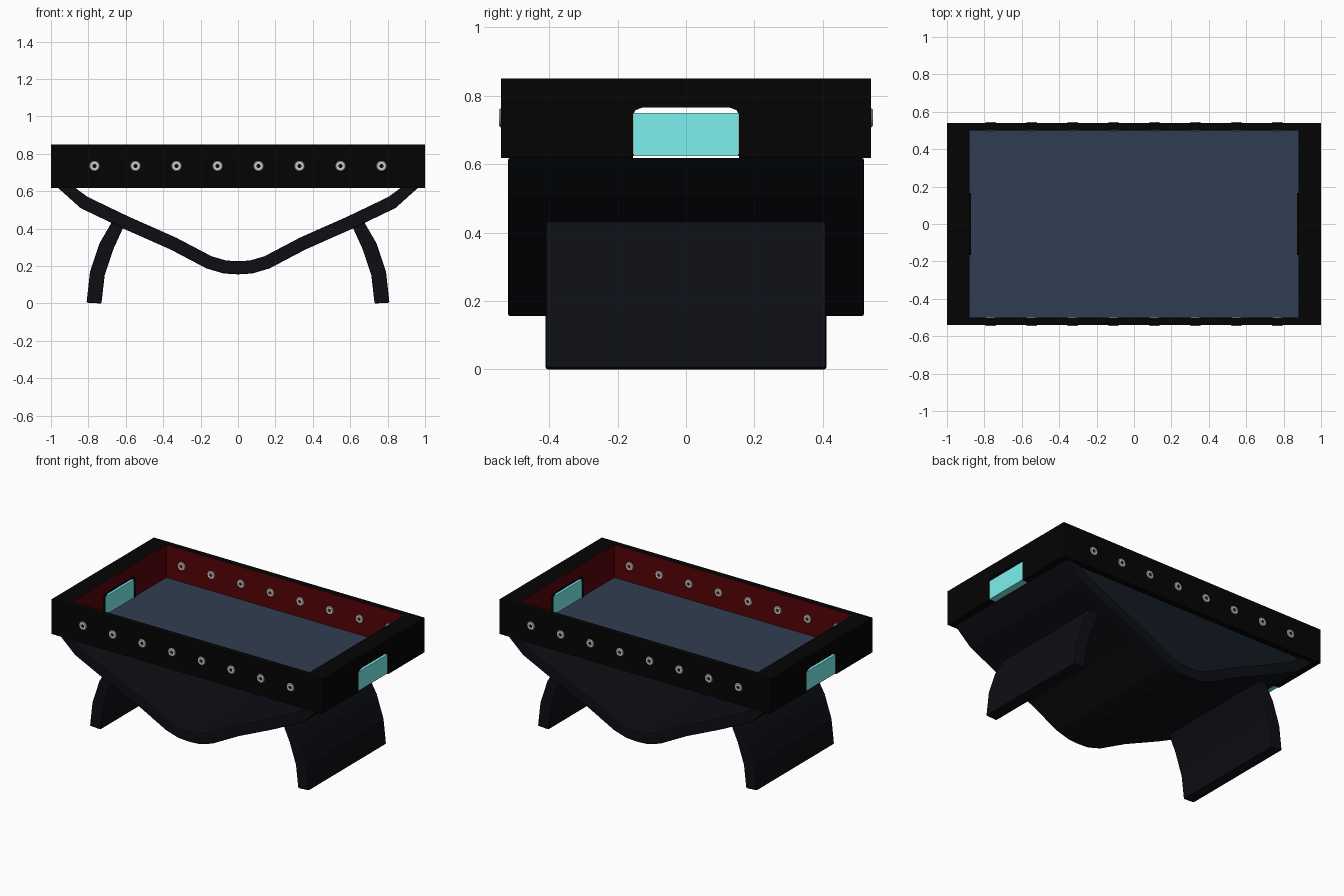
import bpy, bmesh, math
from mathutils import Vector

if "Cube" in bpy.data.objects:
    bpy.data.objects.remove(bpy.data.objects["Cube"])


def mat(name, rgb):
    m = bpy.data.materials.new(name)
    m.diffuse_color = (*rgb, 1)
    m.use_nodes = True
    m.node_tree.nodes["Principled BSDF"].inputs["Base Color"].default_value = m.diffuse_color
    return m


BLACK = mat("black", (0.0012, 0.0012, 0.0012))
SHELL = mat("charcoal", (0.004, 0.0045, 0.007))
RED = mat("dark red", (0.09, 0.001, 0.002))
BLUE = mat("slate blue", (0.03, 0.048, 0.082))
CYAN = mat("cyan", (0.20, 0.88, 0.86))
STEEL = mat("steel", (0.75, 0.75, 0.72))


def finish(name, bm, m):
    bmesh.ops.recalc_face_normals(bm, faces=bm.faces)
    me = bpy.data.meshes.new(name)
    bm.to_mesh(me)
    bm.free()
    me.materials.append(m)
    ob = bpy.data.objects.new(name, me)
    bpy.context.collection.objects.link(ob)
    return ob


def prism(name, pts, axis, a, b, m):
    """Extrude a 2D profile along x (profile in y,z) or y (profile in x,z)."""
    def place(p, d):
        return (d, p[0], p[1]) if axis == 'x' else (p[0], d, p[1])
    bm = bmesh.new()
    lo = [bm.verts.new(place(p, a)) for p in pts]
    hi = [bm.verts.new(place(p, b)) for p in pts]
    bm.faces.new(lo)
    bm.faces.new(hi[::-1])
    n = len(pts)
    for i in range(n):
        j = (i + 1) % n
        bm.faces.new((lo[i], hi[i], hi[j], lo[j]))
    return finish(name, bm, m)


def rect(u0, u1, v0, v1):
    return [(u0, v0), (u1, v0), (u1, v1), (u0, v1)]


def ribbon(path, h):
    """Closed outline of a band of half thickness h around a path."""
    p = [Vector(q) for q in path]
    left, right = [], []
    for i in range(len(p)):
        d0 = (p[i] - p[max(i - 1, 0)]).normalized()
        d1 = (p[min(i + 1, len(p) - 1)] - p[i]).normalized()
        d = (d0 + d1).normalized()
        ref = d1 if d1.length else d0
        n = Vector((-d.y, d.x)) * (h / d.dot(ref))
        left.append(tuple(p[i] + n))
        right.append(tuple(p[i] - n))
    return left + right[::-1]


def bevel(ob, w):
    mod = ob.modifiers.new("bevel", 'BEVEL')
    mod.width = w
    mod.segments = 2
    mod.limit_method = 'ANGLE'
    mod.angle_limit = math.radians(50)


def paint_inner(ob, axis, value):
    """Give the inward face of a wall the red lining."""
    ob.data.materials.append(RED)
    for f in ob.data.polygons:
        if abs(f.normal[axis]) > 0.9 and abs(abs(f.center[axis]) - value) < 0.001:
            f.material_index = 1


def bearing(name, x, z, y0, y1, r_in=0.011, r_out=0.028, n=20):
    """Ring turned about the y axis through (x, z)."""
    bm = bmesh.new()
    prof = [(r_in, y0), (r_out - 0.004, y0), (r_out, y0 + 0.004),
            (r_out, y1 - 0.004), (r_out - 0.004, y1), (r_in, y1)]
    rings = []
    for k in range(n):
        t = 2 * math.pi * k / n
        rings.append([bm.verts.new((x + r * math.cos(t), y, z + r * math.sin(t)))
                      for r, y in prof])
    for k in range(n):
        a, b = rings[k], rings[(k + 1) % n]
        for i in range(len(prof)):
            j = (i + 1) % len(prof)
            bm.faces.new((a[i], a[j], b[j], b[i]))
    ob = finish(name, bm, STEEL)
    bpy.context.view_layer.objects.active = ob
    ob.select_set(True)
    bpy.ops.object.shade_smooth_by_angle(angle=math.radians(30))
    ob.select_set(False)


# playfield
prism("playfield", rect(-0.88, 0.88, 0.624, 0.63), 'y', -0.5, 0.5, BLUE)

# end wall outline with a round-cornered goal opening, and its thin inner trim
arch = [(-0.155, 0.745), (-0.147, 0.758), (-0.125, 0.766),
        (0.125, 0.766), (0.147, 0.758), (0.155, 0.745)]
end_profile = ([(-0.5, 0.618), (-0.155, 0.618)] + arch
               + [(0.155, 0.618), (0.5, 0.618), (0.5, 0.85), (-0.5, 0.85)])
trim_profile = ([(-0.155, 0.63)] + arch + [(0.155, 0.63), (0.165, 0.63)]
                + [(y * 1.065, z + 0.006) for y, z in reversed(arch)] + [(-0.165, 0.63)])
leg_path = [(0.77, 0.0), (0.752, 0.16), (0.704, 0.305), (0.64, 0.415)]

for s, side, face in ((-1, "left", "front"), (1, "right", "back")):
    # side walls and end walls
    w = prism(face + "_wall", rect(-1, 1, 0.618, 0.85), 'y', s * 0.5, s * 0.54, BLACK)
    paint_inner(w, 1, 0.5)
    e = prism(side + "_end_wall", end_profile, 'x', s * 0.88, s * 1.0, BLACK)
    paint_inner(e, 0, 0.88)
    # goal insert and its trim
    prism(side + "_goal", rect(-0.154, 0.154, 0.624, 0.75), 'x', s * 0.875, s * 0.998, CYAN)
    prism(side + "_goal_trim", trim_profile, 'x', s * 0.872, s * 0.885, BLACK)
    # curved leg, its top tucked under the shell
    outline = ribbon([(s * x, z) for x, z in leg_path], 0.04)
    outline = [(x, max(z, 0.0) + (0.03 if abs(x) < 0.64 else 0)) for x, z in outline]
    leg = prism(side + "_leg", outline, 'y', -0.41, 0.41, SHELL)
    bevel(leg, 0.006)
    # rod bearings
    for i in range(8):
        x = -0.767 + i * 1.534 / 7
        y0, y1 = sorted((s * 0.495, s * 0.546))
        bearing(f"{face}_bearing_{i + 1}", x, 0.735, y0, y1)

# swooping shell underneath, cut level where it meets the frame
half = [(0.07, 0.195), (0.155, 0.22), (0.345, 0.32), (0.60, 0.433),
        (0.823, 0.54), (0.915, 0.618)]
path = [(-x, z) for x, z in reversed(half)] + [(0, 0.191)] + half
outline = ribbon(path, 0.035)
n = len(path)
for idx, x in ((0, -0.87), (n - 1, 0.87), (n, 0.962), (2 * n - 1, -0.962)):
    outline[idx] = (x, 0.618)
shell = prism("curved_shell", outline, 'y', -0.52, 0.52, SHELL)
bevel(shell, 0.006)
